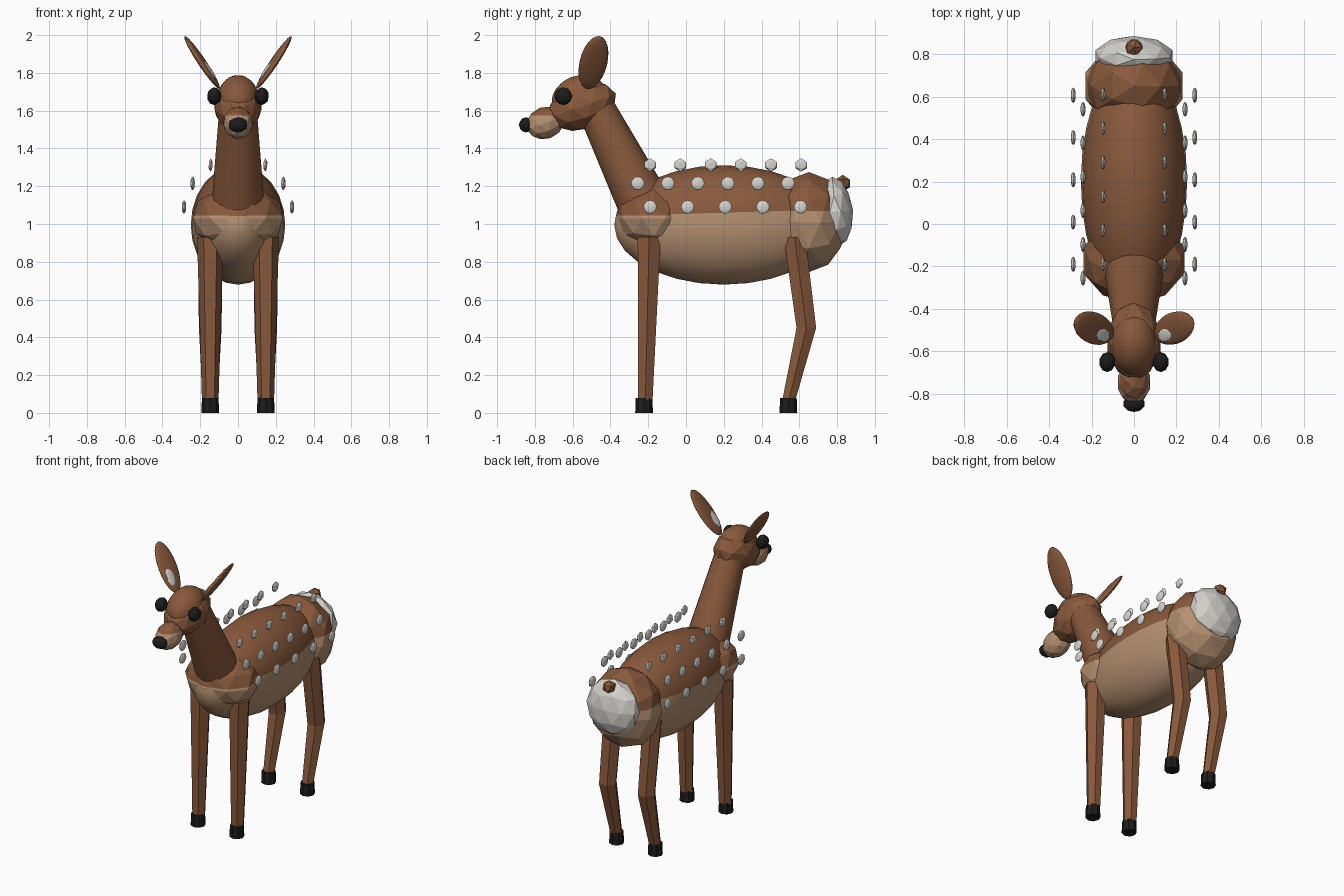
import bpy, bmesh, math
from mathutils import Vector, Matrix

if "Cube" in bpy.data.objects:
    bpy.data.objects.remove(bpy.data.objects["Cube"])


def material(name, rgb):
    m = bpy.data.materials.new(name)
    m.diffuse_color = (*rgb, 1)
    m.use_nodes = True
    m.node_tree.nodes["Principled BSDF"].inputs["Base Color"].default_value = m.diffuse_color
    return m


BROWN = material("brown coat", (0.25, 0.10, 0.045))
TAN = material("tan underside", (0.46, 0.28, 0.165))
WHITE = material("white fur", (0.68, 0.66, 0.62))
BLACK = material("black", (0.012, 0.012, 0.012))


def finish(name, bm, mats, smooth=False):
    bmesh.ops.recalc_face_normals(bm, faces=bm.faces)
    me = bpy.data.meshes.new(name)
    bm.to_mesh(me)
    bm.free()
    for m in mats:
        me.materials.append(m)
    ob = bpy.data.objects.new(name, me)
    bpy.context.collection.objects.link(ob)
    if smooth:
        bpy.ops.object.select_all(action='DESELECT')
        ob.select_set(True)
        bpy.context.view_layer.objects.active = ob
        bpy.ops.object.shade_smooth_by_angle(angle=math.radians(40))
    return ob


def ellipsoid(name, loc, size, mats, sub=2, rot=None, split=None, smooth=False):
    """Icosphere; below height `split` it takes the second material."""
    bm = bmesh.new()
    bmesh.ops.create_icosphere(bm, subdivisions=sub, radius=1)
    mat = Matrix.Translation(loc) @ (rot or Matrix()) @ Matrix.Diagonal((*size, 1))
    bm.transform(mat)
    if split is not None:
        bmesh.ops.bisect_plane(bm, geom=bm.verts[:] + bm.edges[:] + bm.faces[:],
                               plane_co=(0, 0, split), plane_no=(0, 0, 1))
        for f in bm.faces:
            f.material_index = int(f.calc_center_median().z < split)
    return finish(name, bm, mats, smooth)


def tube(name, rings, sides, mats, level=False, smooth=False):
    """Capped loft through (centre, radius) rings."""
    bm = bmesh.new()
    axis = Vector((0, 0, 1)) if level else (Vector(rings[-1][0]) - Vector(rings[0][0])).normalized()
    u = Vector((1, 0, 0))
    v = axis.cross(u).normalized()
    loops = []
    for c, r in rings:
        loops.append([bm.verts.new(Vector(c) + r * (math.cos(a) * u + math.sin(a) * v))
                      for a in (2 * math.pi * i / sides for i in range(sides))])
    for lo, hi in zip(loops, loops[1:]):
        for i in range(sides):
            j = (i + 1) % sides
            bm.faces.new((lo[i], lo[j], hi[j], hi[i]))
    bm.faces.new(loops[0])
    bm.faces.new(loops[-1])
    return finish(name, bm, mats, smooth)


def rot_x(deg):
    return Matrix.Rotation(math.radians(deg), 4, 'X')


COAT = [BROWN, TAN]

# Torso: smooth barrel with faceted chest and haunch
bm = bmesh.new()
bmesh.ops.create_uvsphere(bm, u_segments=24, v_segments=14, radius=1)
bm.transform(Matrix.Translation((0, 0.2, 0.995)) @ Matrix.Diagonal((0.25, 0.58, 0.316, 1)) @ rot_x(90))
bmesh.ops.bisect_plane(bm, geom=bm.verts[:] + bm.edges[:] + bm.faces[:],
                       plane_co=(0, 0.2, 1.06), plane_no=(0, -0.03, 1))
for f in bm.faces:
    c = f.calc_center_median()
    f.material_index = int(c.z < 1.06 + 0.03 * (c.y - 0.2))
finish("torso", bm, COAT, True)
ellipsoid("chest", (0, -0.17, 1.03), (0.25, 0.205, 0.175), COAT, split=1.045)
ellipsoid("haunch", (0, 0.65, 1.01), (0.24, 0.205, 0.265), COAT, split=1.07)

# Rump patch and tail
ellipsoid("rump_patch", (0, 0.79, 1.065), (0.19, 0.095, 0.185), [WHITE], rot=rot_x(5))
ellipsoid("tail", (0, 0.83, 1.215), (0.045, 0.045, 0.045), [BROWN], sub=1)

# Neck
tube("neck", [((0, -0.22, 1.1), 0.14), ((0, -0.47, 1.6), 0.10)], 16, [BROWN], smooth=True)

# Head: faceted skull, smooth crown, muzzle and nose
ellipsoid("skull", (0, -0.55, 1.625), (0.13, 0.19, 0.125), [BROWN], rot=rot_x(20))
ellipsoid("crown", (0, -0.565, 1.665), (0.108, 0.15, 0.12), [BROWN], sub=3, rot=rot_x(20), smooth=True)
ellipsoid("muzzle", (0, -0.745, 1.535), (0.08, 0.105, 0.085), COAT, rot=rot_x(20), split=1.575)
ellipsoid("nose", (0, -0.847, 1.525), (0.052, 0.038, 0.04), [BLACK])

for s, side in ((-1, "left"), (1, "right")):
    ellipsoid("eye_" + side, (s * 0.126, -0.65, 1.677), (0.038, 0.047, 0.047), [BLACK])

    # Ears: thin leaf shapes leaning outwards, with a pale inner sliver
    long = Vector((s * 0.185, 0.06, 0.28)).normalized()
    thin = Vector((-s * 0.82, -0.12, 0.55))
    thin = (thin - thin.dot(long) * long).normalized()
    wide = long.cross(thin)
    rot = Matrix((wide, thin, long)).transposed().to_4x4()
    centre = Vector((s * 0.19, -0.49, 1.855))
    ellipsoid("ear_" + side, centre, (0.075, 0.02, 0.17), [BROWN], sub=3, rot=rot, smooth=True)
    ellipsoid("inner_ear_" + side, centre + thin * 0.013 - long * 0.06 + Vector((0, -0.02, 0)),
              (0.032, 0.008, 0.06), [WHITE], rot=rot)

    # Legs and hooves
    x = s * 0.147
    tube("front_leg_" + side, [((x, -0.215, 0.07), 0.044), ((x, -0.195, 0.93), 0.07)], 6, [BROWN], True)
    tube("hind_leg_" + side, [((x, 0.545, 0.07), 0.04), ((x, 0.637, 0.45), 0.06),
                              ((x, 0.575, 0.93), 0.066)], 6, [BROWN], True)
    for name, y in (("front", -0.222), ("hind", 0.542)):
        tube(f"{name}_hoof_{side}", [((x, y, 0), 0.047), ((x, y, 0.08), 0.044)], 8, [BLACK], True)

    # Rows of flat flank spots
    for row, (sx, z, y0, step, n) in enumerate(((0.145, 1.312, -0.19, 0.16, 6),
                                                (0.24, 1.215, -0.255, 0.159, 6),
                                                (0.286, 1.09, -0.19, 0.199, 5))):
        for i in range(n):
            ellipsoid(f"spot_{side}_{row}_{i}", (s * sx, y0 + i * step, z),
                      (0.012, 0.036, 0.036), [WHITE], sub=1 if row == 0 else 2)
